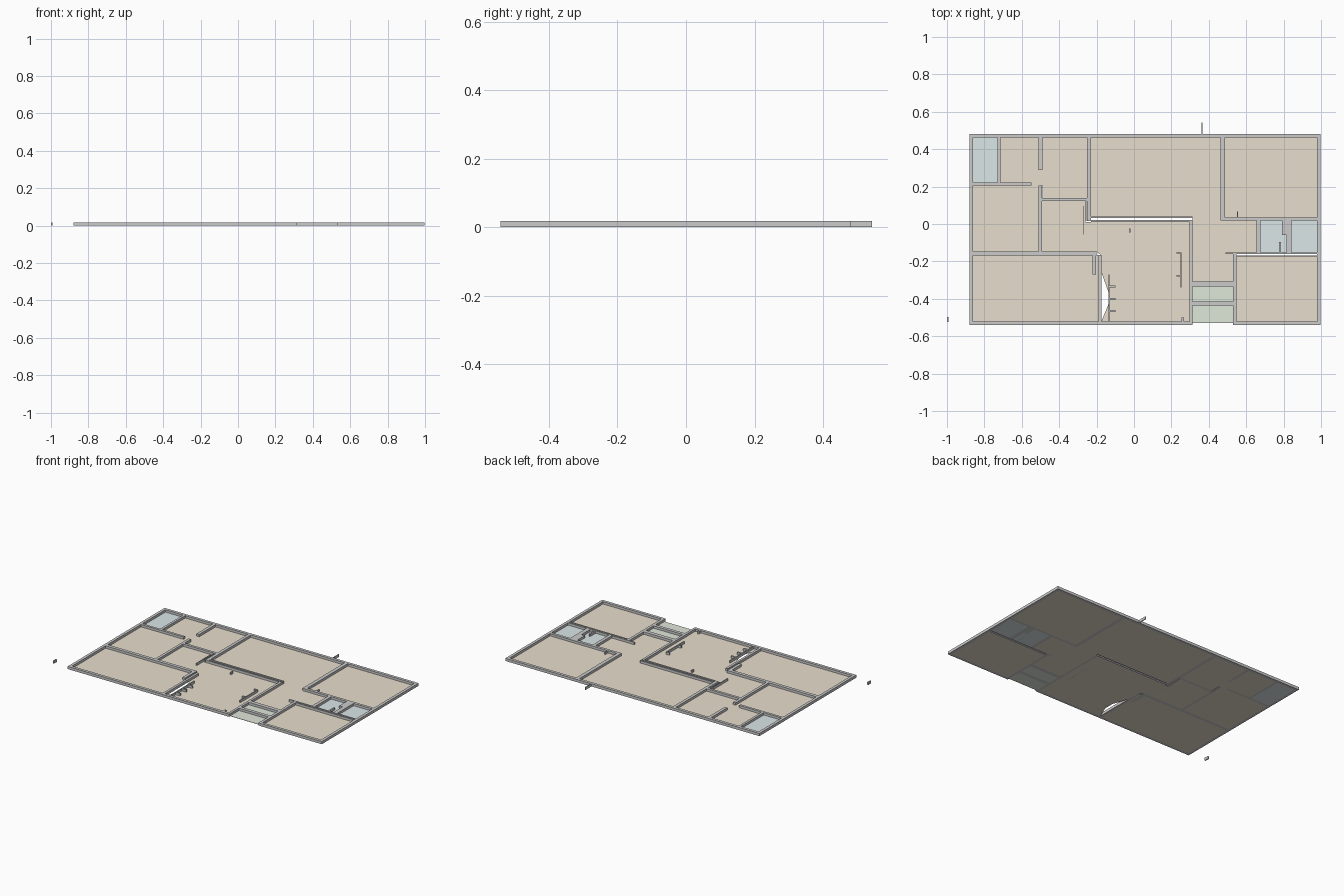
import bpy, bmesh

if "Cube" in bpy.data.objects:
    bpy.data.objects.remove(bpy.data.objects["Cube"])

H = 0.018      # wall height
F = 0.002      # floor thickness


def material(name, rgb):
    m = bpy.data.materials.new(name)
    m.diffuse_color = (*rgb, 1)
    m.use_nodes = True
    m.node_tree.nodes["Principled BSDF"].inputs["Base Color"].default_value = m.diffuse_color
    return m


BEIGE = material("beige_floor", (0.80, 0.73, 0.61))
BLUE = material("wet_room_floor", (0.71, 0.80, 0.81))
GREEN = material("balcony_floor", (0.74, 0.80, 0.69))


def prism(name, points, height, mat=None):
    """Extrude a flat outline upward from the ground."""
    bm = bmesh.new()
    face = bm.faces.new([bm.verts.new((x, y, 0)) for x, y in points])
    ext = bmesh.ops.extrude_face_region(bm, geom=[face])["geom"]
    bmesh.ops.translate(bm, vec=(0, 0, height),
                        verts=[v for v in ext if isinstance(v, bmesh.types.BMVert)])
    bmesh.ops.recalc_face_normals(bm, faces=bm.faces)
    me = bpy.data.meshes.new(name)
    bm.to_mesh(me)
    bm.free()
    ob = bpy.data.objects.new(name, me)
    bpy.context.collection.objects.link(ob)
    if mat:
        me.materials.append(mat)
    return ob


def block(name, x0, x1, y0, y1, height=H, mat=None):
    return prism(name, [(x0, y0), (x1, y0), (x1, y1), (x0, y1)], height, mat)


L, R, B, T, W = -0.88, 0.998, -0.541, 0.482, 0.019

# outer walls
block("outer_wall_left", L, L + W, B, T)
block("outer_wall_right", R - W, R, B, T)
block("outer_wall_back", L + W, R - W, T - W, T)
block("outer_wall_front_left", L + W, 0.313, B, B + W)
block("outer_wall_front_right", 0.53, R - W, B, B + W)

# left wing partitions
block("left_bath_side_wall", -0.73, -0.714, 0.22, T - W)
block("left_bath_front_wall", L + W, -0.548, 0.206, 0.222)
block("left_hall_wall_back", -0.51, -0.49, 0.29, T - W)
block("left_hall_wall_front", -0.51, -0.492, -0.146, 0.206)
block("left_store_wall", -0.492, -0.25, 0.123, 0.14)
block("left_bedroom_wall", L + W, -0.2, -0.168, -0.146)
block("left_bedroom_side_wall", -0.19, -0.174, B + W, -0.166)
block("left_bedroom_stub", -0.222, -0.202, -0.27, -0.168)

# central partitions
block("hall_back_wall", -0.25, -0.23, 0.015, T - W)
block("hall_thin_wall", -0.26, -0.254, 0.015, 0.123)
for i, (y0, y1) in enumerate([(0.031, 0.041), (0.012, 0.021)]):
    block(f"hall_cavity_wall_{i}", -0.23, 0.313, y0, y1)
block("hall_right_wall", 0.297, 0.313, B + W, 0.012)

# right wing partitions
block("right_bedroom_side_wall", 0.463, 0.487, 0.018, T - W)
block("right_bedroom_front_wall", 0.487, R - W, 0.018, 0.036)
block("bath_left_wall", 0.655, 0.676, -0.155, 0.018)
block("bath_middle_wall", 0.815, 0.842, -0.155, 0.018)
block("bath_step", 0.79, 0.815, -0.06, 0.018)
block("bath_stub", 0.775, 0.785, -0.155, -0.095)
for i, (y0, y1) in enumerate([(-0.161, -0.153), (-0.175, -0.169)]):
    block(f"bath_cavity_wall_{i}", 0.49 if i == 0 else 0.548, R - W, y0, y1)
block("right_front_room_wall", 0.53, 0.548, B + W, -0.161)
block("balcony_back_wall", 0.313, 0.53, -0.334, -0.308)
block("balcony_middle_wall", 0.313, 0.53, -0.436, -0.414)

# shelving and small fixtures
block("left_shelf_back", -0.137, -0.131, -0.522, -0.27)
for i, y in enumerate((-0.335, -0.4, -0.465)):
    block(f"left_shelf_divider_{i}", -0.131, -0.1, y - 0.005, y + 0.005)
block("right_shelf_back", 0.249, 0.255, -0.34, -0.152)
for i, y in enumerate((-0.155, -0.277)):
    block(f"right_shelf_divider_{i}", 0.228, 0.249, y - 0.004, y + 0.004)
block("front_post", 0.255, 0.266, -0.522, -0.5)
block("small_post", -0.028, -0.02, -0.045, -0.025)
block("door_leaf", -0.271, -0.266, -0.055, 0.095)
block("right_bedroom_post", 0.551, 0.557, 0.036, 0.066)
block("back_outside_post", 0.361, 0.366, T, 0.543)
block("left_outside_post", -1.0, -0.992, -0.525, -0.496)

# beige room floors
rooms = [
    (L + W, -0.174, B + W, -0.168), (L + W, -0.51, -0.146, 0.206),
    (-0.714, -0.51, 0.222, T - W), (-0.548, -0.51, 0.206, 0.222),
    (-0.51, -0.49, 0.206, 0.29), (-0.49, -0.25, 0.14, T - W),
    (-0.492, -0.26, -0.146, 0.123), (-0.23, 0.463, 0.041, T - W),
    (0.487, R - W, 0.036, T - W), (0.313, 0.463, -0.308, 0.041),
    (0.463, 0.655, -0.153, 0.018), (0.463, 0.53, -0.308, -0.153),
    (0.548, R - W, B + W, -0.175)]
for i, r in enumerate(rooms):
    block(f"room_floor_{i}", *r, F, BEIGE)

# living room floor with its angled opening beside the shelf
prism("living_floor", [(-0.174, -0.522), (0.297, -0.522), (0.297, 0.012), (-0.26, 0.012),
                       (-0.26, -0.146), (-0.2, -0.146), (-0.174, -0.17), (-0.174, -0.26),
                       (-0.131, -0.38), (-0.131, -0.415), (-0.174, -0.52)], F, BEIGE)

# wet room and balcony floors
for i, r in enumerate([(L + W, -0.73, 0.222, T - W), (0.676, 0.815, -0.153, 0.018),
                       (0.842, R - W, -0.153, 0.018)]):
    block(f"wet_room_floor_{i}", *r, F, BLUE)
for i, r in enumerate([(0.313, 0.53, -0.414, -0.334), (0.313, 0.53, -0.53, -0.436)]):
    block(f"balcony_floor_{i}", *r, F, GREEN)
